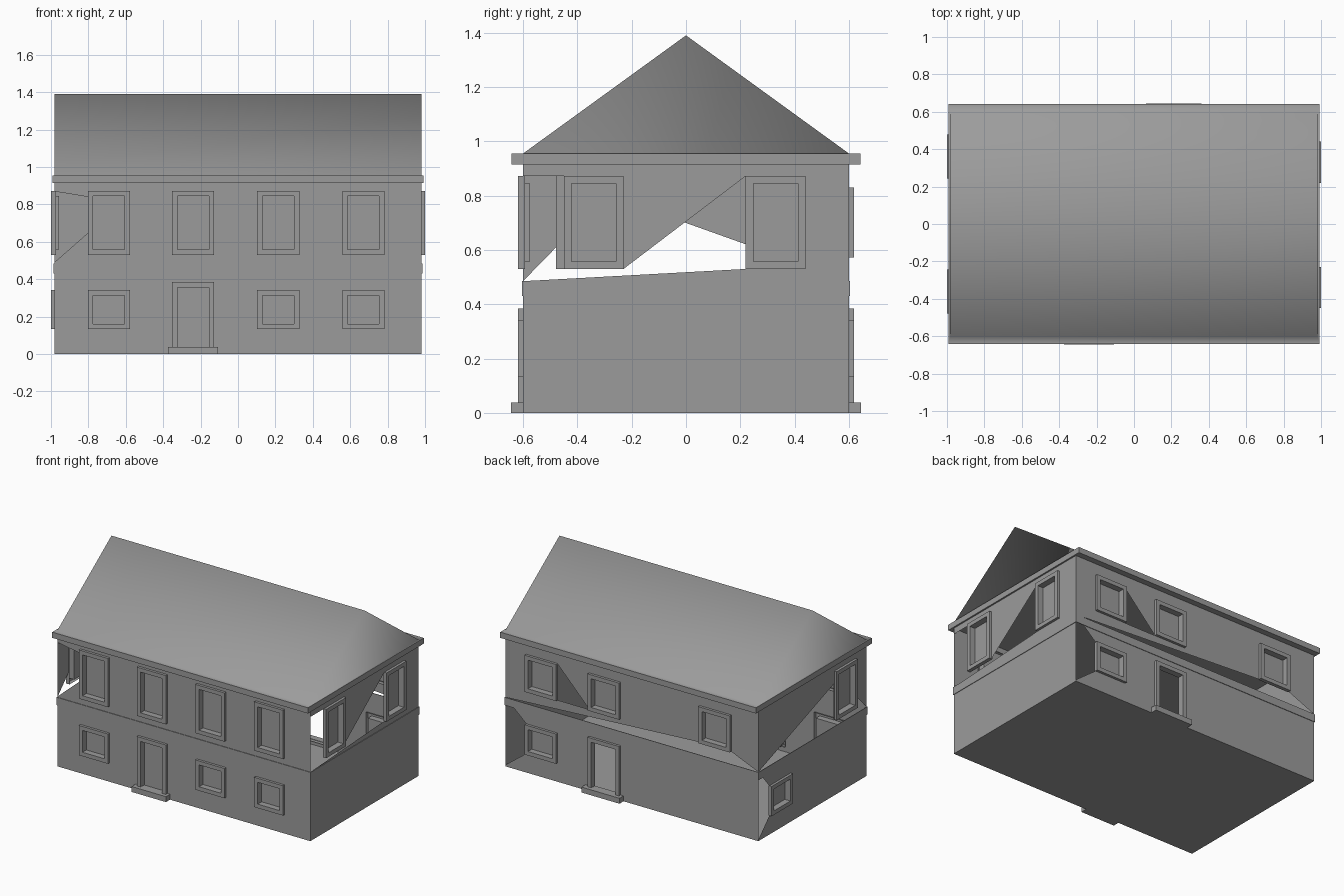
import bpy, bmesh
from mathutils import Vector
from mathutils.geometry import delaunay_2d_cdt

if "Cube" in bpy.data.objects:
    bpy.data.objects.remove(bpy.data.objects["Cube"])

HX, HY, TOP, BAND = 0.982, 0.6, 0.915, 0.485
# side -> (mapping of wall coords u, z, outward depth d to 3D; flip faces; half width)
SIDES = {
    "front": (lambda u, z, d: (u, -HY - d, z), False, HX),
    "back": (lambda u, z, d: (u, HY + d, z), True, HX),
    "right": (lambda u, z, d: (HX + d, u, z), False, HY),
    "left": (lambda u, z, d: (-HX - d, u, z), True, HY),
}
stone = bpy.data.materials.new("dark_grey")
stone.diffuse_color = (0.33, 0.33, 0.33, 1)
stone.use_nodes = True
stone.node_tree.nodes["Principled BSDF"].inputs["Base Color"].default_value = stone.diffuse_color


def mesh_object(name, verts, faces):
    me = bpy.data.meshes.new(name)
    me.from_pydata(verts, [], faces)
    me.materials.append(stone)
    ob = bpy.data.objects.new(name, me)
    bpy.context.collection.objects.link(ob)
    return ob


def box(name, x0, x1, y0, y1, z0, z1, open_top=False):
    verts = [(x, y, z) for z in (z0, z1) for x, y in ((x0, y0), (x1, y0), (x1, y1), (x0, y1))]
    faces = [[3, 2, 1, 0]] + [[i, (i + 1) % 4, (i + 1) % 4 + 4, i + 4] for i in range(4)]
    if not open_top:
        faces.append([4, 5, 6, 7])
    return mesh_object(name, verts, faces)


def rect(u, w, z0, z1, inset=0.0, sill=0.0):
    a, b = u - w / 2 + inset, u + w / 2 - inset
    return [(a, z0 + sill), (b, z0 + sill), (b, z1 - inset), (a, z1 - inset)]


def inside(p, poly):
    hit = False
    for (ax, ay), (bx, by) in zip(poly, poly[1:] + poly[:1]):
        if (ay > p.y) != (by > p.y) and p.x < (bx - ax) * (p.y - ay) / (by - ay) + ax:
            hit = not hit
    return hit


def wall(side, holes):
    """Single-skin wall with polygonal openings."""
    place, flip, half = SIDES[side]
    pts, loops = [], []
    for poly in [[(-half, 0), (half, 0), (half, TOP), (-half, TOP)]] + holes:
        loops.append(list(range(len(pts), len(pts) + len(poly))))
        pts += [Vector(p) for p in poly]
    vs, _, fs, *_ = delaunay_2d_cdt(pts, [], loops, 0, 1e-5)
    keep = []
    for f in fs:
        c = sum((vs[i] for i in f), Vector((0, 0))) / len(f)
        if not any(inside(c, h) for h in holes):
            keep.append(list(f)[::-1] if flip else list(f))
    mesh_object(side + "_wall", [place(v.x, v.y, 0) for v in vs], keep)


def frame(name, side, u, w, z0, z1, door=False, pane=True):
    """Raised surround, inner reveal and recessed pane."""
    place, flip, _ = SIDES[side]
    t = 0.028
    outer = rect(u, w, z0, z1)
    inner = rect(u, w, z0, z1, t, 0.0 if door else t)
    rings = [(outer, -0.008), (outer, 0.018), (inner, 0.018), (inner, -0.025)]
    verts = [place(a, b, d) for ring, d in rings for a, b in ring]
    faces = [[r * 4 + i, r * 4 + (i + 1) % 4, r * 4 + 4 + (i + 1) % 4, r * 4 + 4 + i]
             for r in range(3) for i in range(4)]
    if pane:
        faces.append([12, 13, 14, 15])
    mesh_object(name, verts, [f[::-1] for f in faces] if flip else faces)


# Windows and doors: centre, width, bottom, top
openings = {
    "front": [(u, 0.225, 0.53, 0.872) for u in (-0.69, -0.24, 0.215, 0.67)]
    + [(u, 0.225, 0.133, 0.342) for u in (-0.69, 0.215, 0.67)],
    "back": [(u, 0.245, 0.573, 0.83) for u in (0.70, 0.21, -0.65)]
    + [(0.70, 0.245, 0.133, 0.342)],
    "right": [(u, 0.22, 0.53, 0.872) for u in (-0.34, 0.33)],
    "left": [(-0.36, 0.235, 0.53, 0.872), (0.36, 0.235, 0.133, 0.342)],
}
doors = {"front": (-0.24, 0.225, 0.035, 0.385), "back": (0.21, 0.245, 0.035, 0.385)}

# Broken-away areas of each wall
gaps = {
    "front": [[(-HX, 0.87), (-0.8, 0.84), (-0.8, 0.65), (-HX, 0.49)]],
    "back": [[(HX, BAND), (-0.53, 0.573), (-0.77, 0.573), (-HX, BAND)],
             [(0.58, 0.83), (0.33, 0.573), (0.58, 0.573)],
             [(HX, BAND), (0.82, 0.342), (0.82, 0.133), (HX, 0.01)]],
    "right": [[(-HY, BAND), (-HY, 0.872), (-0.45, 0.872), (-0.45, 0.53),
               (-0.23, 0.53), (0.22, 0.872), (0.22, 0.53)]],
    "left": [[(HY, BAND), (-0.24, 0.785), (-0.24, 0.53), (-0.478, 0.53),
              (-0.478, 0.61), (-HY, BAND)],
             [(HY, BAND), (0.478, 0.342), (0.478, 0.133), (HY, 0.01)]],
}

for side in SIDES:
    holes = [rect(*o) for o in openings[side]] + gaps[side]
    if side in doors:
        holes.append(rect(*doors[side]))
        frame(side + "_door", side, *doors[side], door=True, pane=side == "front")
    wall(side, holes)
    for i, o in enumerate(openings[side]):
        frame(f"{side}_window_{i + 1}", side, *o)

# Ground floor
mesh_object("floor", [(-HX, -HY, 0), (-HX, HY, 0), (HX, HY, 0), (HX, -HY, 0)], [[0, 1, 2, 3]])

# Door steps
box("front_step", -0.375, -0.108, -0.645, -HY, 0, 0.038)
box("back_step", 0.065, 0.36, HY, 0.645, 0, 0.038)

# Thin band between the storeys
e = 0.004
for s, n in ((-1, "front"), (1, "back")):
    box(n + "_band", -HX - e, HX + e, *sorted((s * HY, s * (HY + e))), 0.43, BAND)
for s, n in ((-1, "left"), (1, "right")):
    box(n + "_band", *sorted((s * HX, s * (HX + e))), -HY - e, HY + e, 0.43, BAND)

# Cornice, closed on top by the roof's eaves
CX, CY, EAVE = 0.993, 0.642, 0.955
box("cornice", -CX, CX, -CY, CY, TOP, EAVE, open_top=True)

# Gable roof with flat eaves, one smooth surface
corners = ((-1, -1), (1, -1), (1, 1), (-1, 1))
verts = [(a * CX, b * CY, EAVE) for a, b in corners]
verts += [(a * HX, b * HY, EAVE) for a, b in corners]
verts += [(-HX, 0, 1.39), (HX, 0, 1.39)]
eaves = [[i, (i + 1) % 4, (i + 1) % 4 + 4, i + 4] for i in range(4)]
roof = mesh_object("roof", verts, eaves + [[4, 5, 9, 8], [5, 6, 9], [6, 7, 8, 9], [7, 4, 8]])

# Area-weighted normals so the big slopes dominate the shading
me = roof.data
me.update()
normals = [Vector() for _ in me.vertices]
for p in me.polygons:
    p.use_smooth = True
    for i in p.vertices:
        normals[i] += p.normal * p.area
me.normals_split_custom_set_from_vertices([n.normalized() for n in normals])
